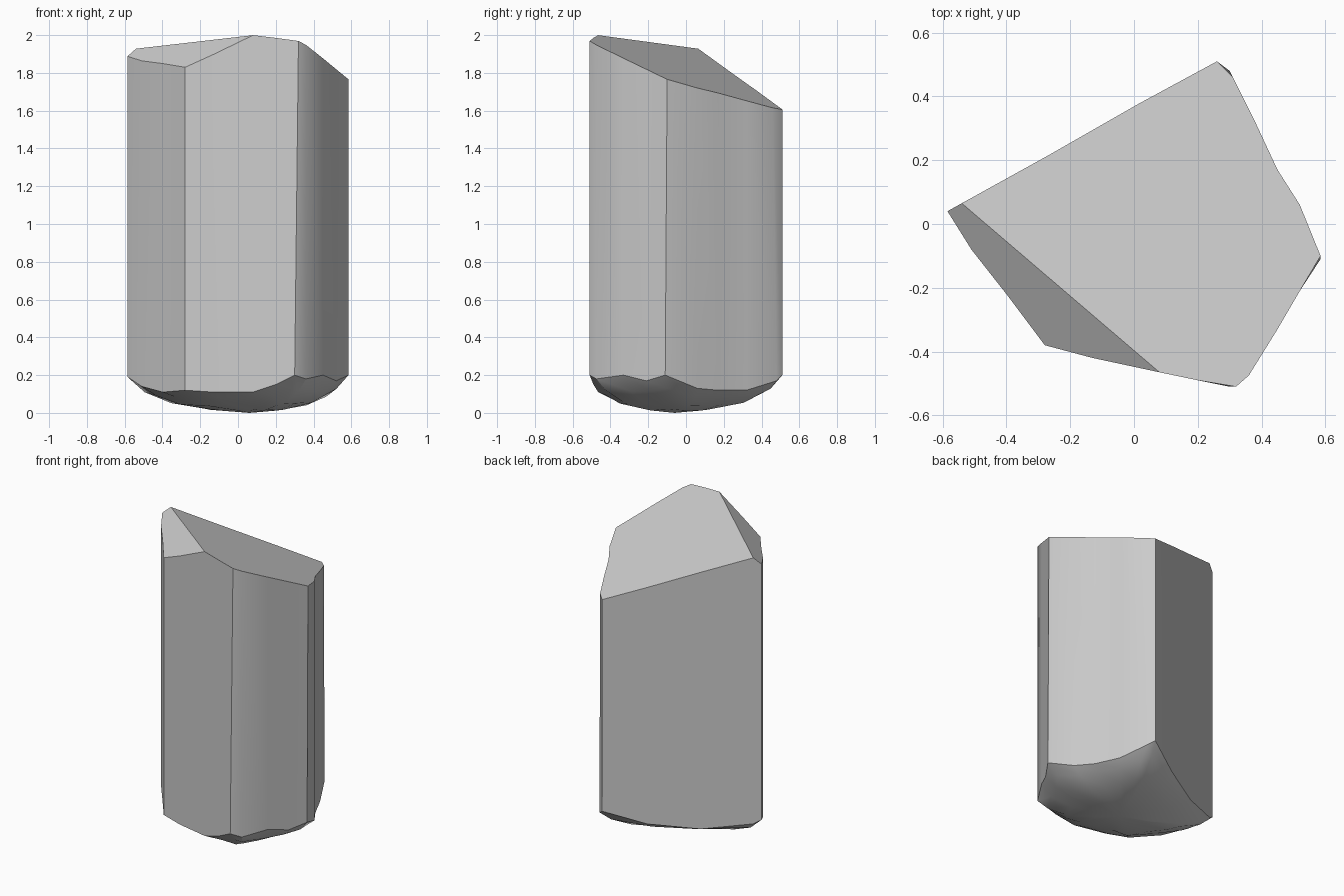
import bpy, bmesh, math, random

if "Cube" in bpy.data.objects:
    bpy.data.objects.remove(bpy.data.objects["Cube"])

random.seed(4)

# Column outline, counter-clockwise from the left corner: x, y, height of wall foot
OUTLINE = [
    (-0.585, 0.04, 0.19), (-0.51, -0.08, 0.14), (-0.40, -0.22, 0.11), (-0.28, -0.38, 0.12),
    (-0.13, -0.42, 0.11), (0.08, -0.465, 0.11), (0.20, -0.49, 0.15), (0.32, -0.51, 0.20),
    (0.36, -0.475, 0.18), (0.45, -0.33, 0.20), (0.52, -0.21, 0.17), (0.585, -0.10, 0.20),
    (0.52, 0.06, 0.13), (0.45, 0.17, 0.12), (0.38, 0.32, 0.12), (0.31, 0.46, 0.17),
    (0.26, 0.51, 0.20), (0.02, 0.38, 0.13), (-0.26, 0.22, 0.11), (-0.54, 0.065, 0.16),
]
# Small lean of some long edges: index -> offset at the foot
LEAN = {7: (-0.02, 0.0), 11: (0.0, -0.01), 15: (-0.01, 0.02)}
RIDGE = 5          # the two slanted top facets meet from here to the last point
N = len(OUTLINE)


def top_z(x, y):
    return min(1.845 - 0.198 * x - 0.367 * y, 2.221 + 0.609 * x + 0.581 * y)


bm = bmesh.new()


def bridge(upper, lower):
    for i in range(N):
        j = (i + 1) % N
        bm.faces.new((upper[i], lower[i], lower[j], upper[j]))


# Long walls and slanted top facets
top = [bm.verts.new((x, y, top_z(x, y))) for x, y, z in OUTLINE]
foot = []
for i, (x, y, z) in enumerate(OUTLINE):
    dx, dy = LEAN.get(i, (0, 0))
    foot.append(bm.verts.new((x + dx, y + dy, z)))
bridge(top, foot)
bm.faces.new(top[RIDGE:])
bm.faces.new([top[-1]] + top[:RIDGE + 1])

# Rough rounded underside, in shrinking rings
upper = foot
for scale, height, share, rough in ((0.87, 0.045, 0.38, 0.010),
                                    (0.64, 0.030, 0.12, 0.007),
                                    (0.33, 0.012, 0.03, 0.004)):
    ring = []
    for x, y, z in OUTLINE:
        s = scale + random.uniform(-0.02, 0.02)
        cx, cy = 0.06 * (1 - s), -0.04 * (1 - s)
        ring.append(bm.verts.new((x * s + cx, y * s + cy,
                                  height + z * share + random.uniform(-rough, rough))))
    bridge(upper, ring)
    upper = ring
tip = bm.verts.new((0.06, -0.06, 0.0))
for i in range(N):
    bm.faces.new((upper[i], tip, upper[(i + 1) % N]))

bmesh.ops.recalc_face_normals(bm, faces=bm.faces)
mesh = bpy.data.meshes.new("stone_column")
bm.to_mesh(mesh)
bm.free()
column = bpy.data.objects.new("stone_column", mesh)
bpy.context.collection.objects.link(column)
bpy.context.view_layer.objects.active = column
column.select_set(True)
bpy.ops.object.shade_smooth_by_angle(angle=math.radians(30))
